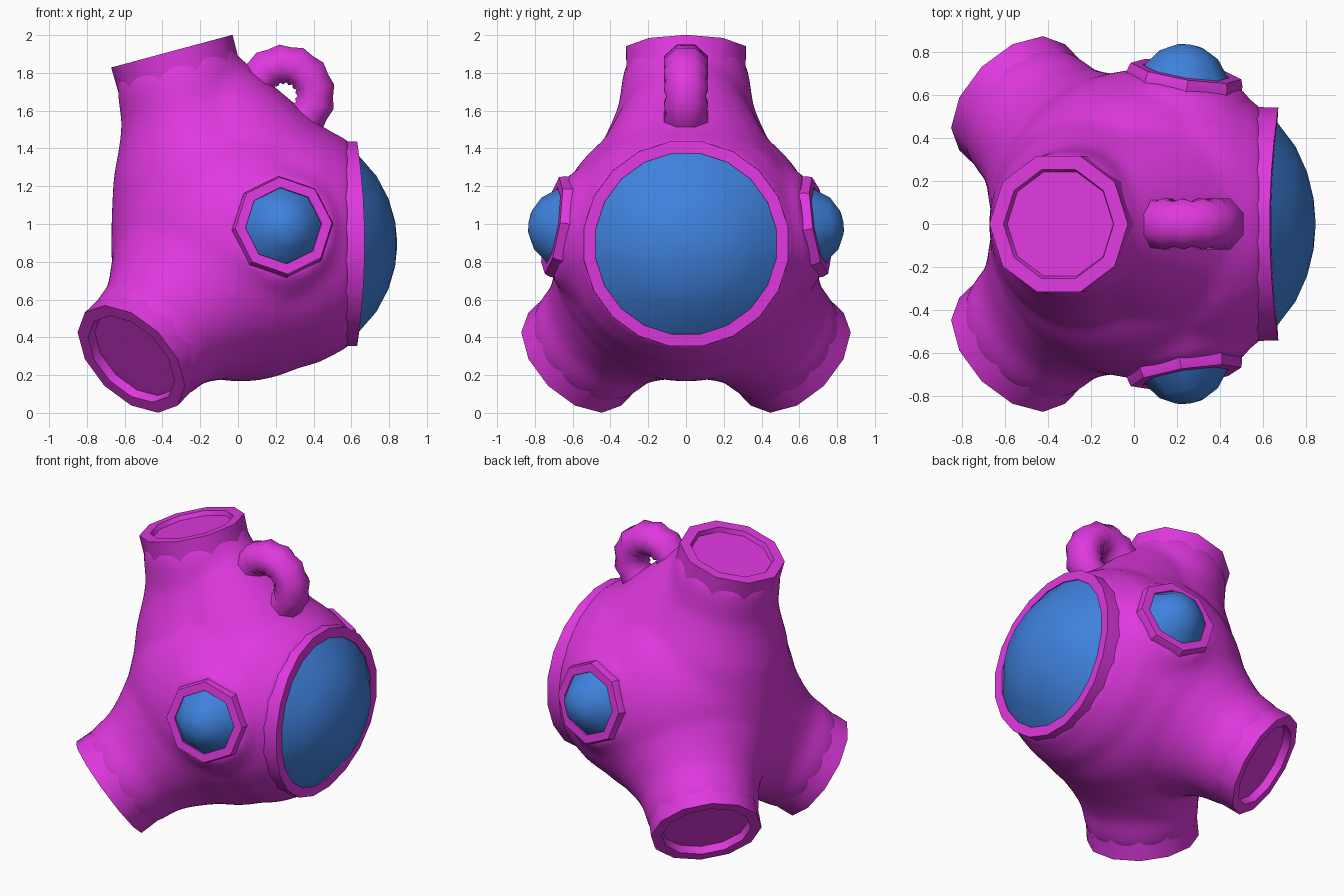
import bpy, bmesh
from math import sin, cos, pi, radians
from mathutils import Vector

if "Cube" in bpy.data.objects:
    bpy.data.objects.remove(bpy.data.objects["Cube"])


def material(name, rgb):
    m = bpy.data.materials.new(name)
    m.diffuse_color = (*rgb, 1)
    m.use_nodes = True
    m.node_tree.nodes["Principled BSDF"].inputs["Base Color"].default_value = m.diffuse_color
    return m


MAGENTA = material("magenta", (0.74, 0.04, 0.74))
BLUE = material("blue", (0.05, 0.22, 0.72))


def loft(bm, rings):
    """Skin equal-sized rings of points and cap both ends."""
    vs = [[bm.verts.new(p) for p in r] for r in rings]
    n = len(vs[0])
    for a, b in zip(vs, vs[1:]):
        for i in range(n):
            j = (i + 1) % n
            bm.faces.new((a[i], a[j], b[j], b[i]))
    bm.faces.new(vs[0][::-1])
    bm.faces.new(vs[-1])


def lathe(bm, profile, n, loc, axis, phase=0.0):
    """Turn (distance along axis, radius) points about an axis through loc."""
    q = Vector(axis).to_track_quat('Z', 'Y')
    loft(bm, [[Vector(loc) + q @ Vector((r * cos(phase + 2 * pi * i / n),
                                         r * sin(phase + 2 * pi * i / n), t))
               for i in range(n)] for t, r in profile])


def finish(name, bm, mat, angle=30):
    bmesh.ops.recalc_face_normals(bm, faces=bm.faces)
    me = bpy.data.meshes.new(name)
    bm.to_mesh(me)
    bm.free()
    me.materials.append(mat)
    for p in me.polygons:
        p.use_smooth = True
    me.set_sharp_from_angle(angle=radians(angle))
    ob = bpy.data.objects.new(name, me)
    bpy.context.collection.objects.link(ob)
    return ob


def dome(radius, height, base, steps=4):
    """Profile of a spherical cap."""
    R = (radius ** 2 + height ** 2) / (2 * height)
    rs = [radius * (1 - k / steps) for k in range(steps)] + [0.01]
    return [(base + height - R + (R * R - r * r) ** 0.5, r) for r in rs]


TOP = ((-0.35, 0, 1.915), (-0.26, 0, 0.965))
LOW = [((-0.565, s * 0.588, 0.285), (-1, s, -1)) for s in (-1, 1)]
SIDES = [("front", (0.24, -0.70, 0.99), (0.16, -1, 0.16)),
         ("back", (0.24, 0.70, 0.99), (0.16, 1, 0.16))]

# body: rounded core, shoulder, window seats and three necks fused together
bm = bmesh.new()
ball = bmesh.ops.create_uvsphere(bm, u_segments=40, v_segments=24, radius=1)["verts"]
for v in ball:
    v.co = Vector((v.co.x * 0.69 + 0.015, v.co.y * 0.715, v.co.z * 0.715 + 0.88))
lathe(bm, [(-0.25, 0.1), (-0.12, 0.253), (0.426, 0.514), (0.671, 0.58), (1.0, 0.46)],
      24, (-0.16, 0, 1.66), (0.28, 0, -0.61))
lathe(bm, [(0.1, 0.66), (0.3, 0.665), (0.43, 0.63), (0.6, 0.54)],
      32, (0, 0, 0.895), (1, 0, 0))
for side, loc, axis in SIDES:
    lathe(bm, [(-0.45, 0.45), (-0.13, 0.36), (-0.03, 0.27)], 24, loc, axis)
lathe(bm, [(-0.05, 0.31), (-0.14, 0.337), (-0.3, 0.357), (-0.4, 0.395), (-0.57, 0.475),
           (-0.8, 0.55)], 40, *TOP)
for loc, axis in LOW:
    lathe(bm, [(-0.05, 0.325), (-0.14, 0.352), (-0.27, 0.367), (-0.37, 0.41), (-0.5, 0.485),
               (-0.7, 0.5)], 40, loc, axis)
body = finish("body", bm, MAGENTA)
rm = body.modifiers.new("fuse", 'REMESH')
rm.mode = 'VOXEL'
rm.voxel_size = 0.025
rm.use_smooth_shade = True
sm = body.modifiers.new("soften", 'SMOOTH')
sm.factor = 0.5
sm.iterations = 16

# open tube ends with a shallow recess
for name, (loc, axis), n, phase, R, inner, depth in (
        ("top_tube_end", TOP, 10, pi / 10, 0.333, 0.265, 0.03),
        ("lower_tube_end_front", LOW[0], 12, 0, 0.348, 0.28, 0.07),
        ("lower_tube_end_back", LOW[1], 12, 0, 0.348, 0.28, 0.07)):
    bm = bmesh.new()
    lathe(bm, [(-0.2, R - 0.004), (0, R), (0, inner),
               (-depth, inner - 0.01)], n, loc, axis, phase)
    finish(name, bm, MAGENTA, 40)

# large round window, its frame bowed along y
for name, profile, mat in (
        ("main_window_frame", [(0.5, 0.55), (0.55, 0.549), (0.63, 0.548),
                               (0.635, 0.485), (0.59, 0.48)], MAGENTA),
        ("main_window_glass", dome(0.485, 0.215, 0.628), BLUE)):
    bm = bmesh.new()
    lathe(bm, profile, 20, (0, 0, 0.895), (1, 0, 0), pi / 20)
    for v in bm.verts:
        v.co.x += 0.04 * (v.co.y / 0.54) ** 2
    finish(name, bm, mat)

# small octagonal windows on both sides
for side, loc, axis in SIDES:
    bm = bmesh.new()
    lathe(bm, [(-0.1, 0.275), (-0.02, 0.27), (0.01, 0.26), (0.01, 0.205),
               (-0.03, 0.2)], 8, loc, axis, pi / 2 + 0.06)
    finish("side_window_frame_" + side, bm, MAGENTA, 20)
    bm = bmesh.new()
    lathe(bm, dome(0.207, 0.14, -0.005, 3), 8, loc, axis, pi / 2 + 0.06)
    finish("side_window_glass_" + side, bm, BLUE, 50)

# ribbed handle hose arching over the shoulder
bm = bmesh.new()
rings = []
for k in range(17):
    a = radians(165 - 222 * k / 16)
    r = 0.127 if k % 2 else 0.112
    out = Vector((cos(a), 0, sin(a)))
    centre = Vector((0.245, 0, 1.68)) + out * 0.165
    rings.append([centre + out * (0.9 * r * cos(t)) + Vector((0, r * sin(t), 0))
                  for t in [2 * pi * (i + 0.5) / 8 for i in range(8)]])
loft(bm, rings)
finish("handle_hose", bm, MAGENTA, 70)
